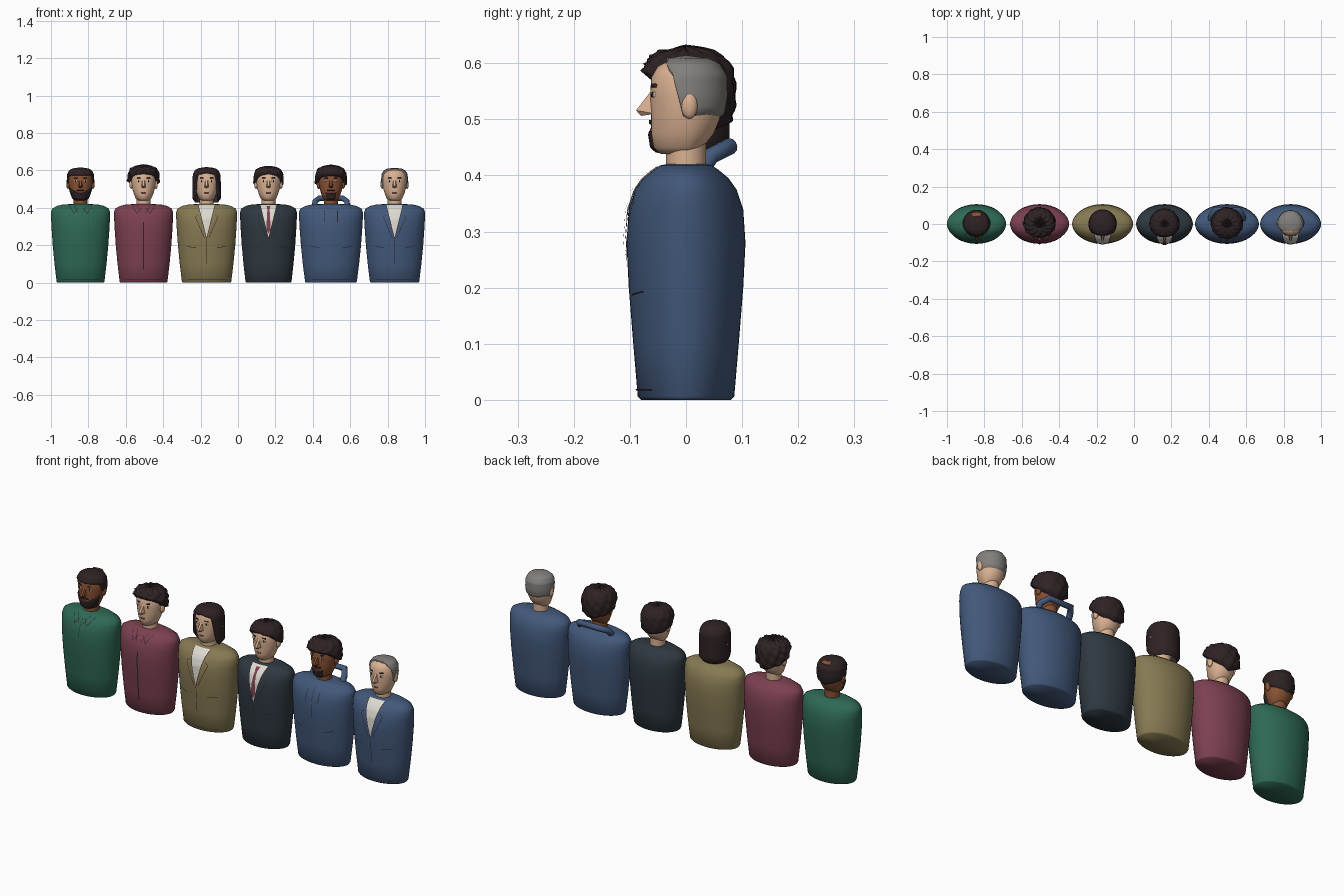
import bpy, bmesh, math
from mathutils import Vector

cube = bpy.data.objects.get("Cube")
if cube:
    bpy.data.objects.remove(cube)


def material(name, rgb):
    lin = [((c / 255 + 0.055) / 1.055) ** 2.4 for c in rgb] + [1]
    m = bpy.data.materials.new(name)
    m.use_nodes = True
    m.diffuse_color = lin
    m.node_tree.nodes["Principled BSDF"].inputs["Base Color"].default_value = lin
    return m


green = material("green cloth", (46, 104, 84))
maroon = material("maroon cloth", (124, 64, 80))
olive = material("olive cloth", (134, 121, 82))
charcoal = material("charcoal cloth", (46, 56, 64))
blue = material("blue cloth", (66, 88, 122))
light = material("light skin", (218, 177, 146))
brown = material("brown skin", (136, 82, 52))
dark = material("dark hair", (46, 34, 36))
grey = material("grey hair", (130, 127, 123))
white = material("white shirt", (220, 217, 208))

# Cross-sections: body (z, width share, half depth); head (z, half width, front, back)
BODY = [(0, 0.79, .08), (.006, .81, .086), (.1, .88, .094), (.2, .94, .102),
        (.28, .975, .106), (.34, .995, .102), (.375, 1, .09), (.395, .96, .076),
        (.41, .8, .058), (.418, .58, .046), (.42, .3, .036)]
HEAD = [(.438, .028, .045, .012), (.45, .042, .058, .03), (.475, .052, .062, .05),
        (.5, .06, .062, .06), (.54, .065, .064, .067), (.575, .064, .062, .067),
        (.595, .054, .05, .055), (.603, .036, .033, .036), (.607, 0, 0, 0)]
ANGLES = (0, .75, 1.2, 1.5, 2.2, math.pi)
TOP = HEAD[-1][0]


def interp(table, t):
    """Linear lookup in rows whose first entry is the key."""
    t = min(max(t, table[0][0]), table[-1][0])
    for a, b in zip(table, table[1:]):
        if t <= b[0]:
            f = (t - a[0]) / (b[0] - a[0])
            return [p + (q - p) * f for p, q in zip(a[1:], b[1:])]


def finish(name, bm, mat, x, smooth=True):
    me = bpy.data.meshes.new(name)
    bm.to_mesh(me)
    bm.free()
    me.materials.append(mat)
    if smooth:
        me.shade_smooth()
    ob = bpy.data.objects.new(name, me)
    ob.location.x = x
    bpy.context.collection.objects.link(ob)
    return ob


def grid(name, rows, mat, x):
    """Skin of quads over rows of points, with touching points welded."""
    bm = bmesh.new()
    vs = [[bm.verts.new(p) for p in row] for row in rows]
    for a, b in zip(vs, vs[1:]):
        for j in range(len(a) - 1):
            bm.faces.new((a[j], a[j + 1], b[j + 1], b[j]))
    bmesh.ops.remove_doubles(bm, verts=bm.verts, dist=1e-5)
    return finish(name, bm, mat, x)


def turn(n):
    return [math.pi * (2 * j / n - 1) for j in range(n + 1)]


def head_point(a, z):
    w, front, back = interp(HEAD, z)
    c = math.cos(a)
    return Vector((w * math.sin(a), -c * (front if c > 0 else back), z))


def shell(name, mat, x, a0, a1, low, high, d, n=12, wave=0, straight=False):
    """Raised skin on the head between two angles and two height rules."""
    full = a1 - a0 > 6
    rows = []
    for i in range(n + 1):
        t = 1 - (1 - i / n) ** 2 if full else i / n
        row = []
        m = 4 * n if full else n
        for j in range(m + 1):
            a = a0 + (a1 - a0) * j / m
            z = low(a) + (high(a) - low(a)) * t
            p = head_point(a, max(z, .54) if straight else z)
            out = Vector((p.x, p.y, max(0, p.z - .53))).normalized()
            p.z = z
            edge = i == 0 or (not full and (i == n or j in (0, m)))
            lift = -.004 if edge else d * (1 + wave * math.sin(11 * a + 5 * t) * math.sin(14 * t))
            row.append(p + out * lift)
        rows.append(row)
    return grid(name, rows, mat, x)


class Person:
    def __init__(self, tag, x, half, cloth, skin):
        self.tag, self.x, self.half, self.cloth, self.skin = tag, x, half, cloth, skin
        self.count = 0
        # Body with closed top and bottom
        rings = [(0, 0, 0)] + BODY + [(.42, 0, 0)]
        rows = [[(half * w * math.sin(a), -d * math.cos(a), z) for a in turn(48)]
                for z, w, d in rings]
        grid(tag + "_body", rows, cloth, x)
        # Neck and head
        neck = [[(.037 * math.sin(a), -.036 * math.cos(a), z) for a in turn(24)] for z in (.4, .47)]
        grid(tag + "_neck", neck, skin, x)
        rows = [[(0, -.02, HEAD[0][0])] * 41]
        rows += [[head_point(a, r[0]) for a in turn(40)] for r in HEAD]
        grid(tag + "_head", rows, skin, x)
        # Nose
        bm = bmesh.new()
        for p in ((-.006, -.058, .556), (.006, -.058, .556), (-.005, -.089, .516), (.005, -.089, .516),
                  (-.014, -.055, .51), (.014, -.055, .51), (0, -.08, .506)):
            bm.verts.new(p)
        bmesh.ops.convex_hull(bm, input=bm.verts)
        finish(tag + "_nose", bm, skin, x, False)
        # Ears, eyes and brows on both sides, then the mouth
        for side, word in ((-1, "right"), (1, "left")):
            bm = bmesh.new()
            bmesh.ops.create_uvsphere(bm, u_segments=12, v_segments=8, radius=1)
            for v in bm.verts:
                v.co = Vector((side * .066, .006, .525)) + v.co * Vector((.01, .015, .024))
            finish(f"{tag}_{word}_ear", bm, skin, x)
            for part, mat, mid, wide, z, tall, d in (("eye", white, .42, .14, .544, .006, .0015),
                                                     ("pupil", dark, .42, .06, .544, .006, .003),
                                                     ("brow", dark, .43, .2, .56, .004, .003)):
                self.mark(f"{word}_{part}", mat, side * mid, wide, z, tall, d)
        self.mark("mouth", maroon, 0, .3, .481, .004, .002)

    def mark(self, part, mat, mid, wide, z, tall, d):
        shell(f"{self.tag}_{part}", mat, self.x, mid - wide, mid + wide,
              lambda a: z - tall, lambda a: z + tall, d, 6)

    def hair(self, mat, line, d, **kw):
        table = list(zip(ANGLES, line))
        shell(self.tag + "_hair", mat, self.x, -math.pi, math.pi,
              lambda a: interp(table, abs(a))[0], lambda a: TOP, d, 20, **kw)

    def beard(self, reach, rise):
        shell(self.tag + "_beard", dark, self.x, -reach, reach, lambda a: .439,
              lambda a: .474 + rise * abs(a) / reach, .006, 16)
        self.mark("moustache", dark, 0, .45, .495, .005, .004)

    def patch(self, part, mat, bl, br, tr, tl, d=.003, n=24, m=8):
        """Thin plate that follows the front of the body."""
        rows = []
        for i in range(n + 1):
            a, b = Vector(bl).lerp(Vector(tl), i / n), Vector(br).lerp(Vector(tr), i / n)
            row = []
            for j in range(m + 1):
                p = a.lerp(b, j / m)
                w, depth = interp(BODY, p.y)
                y = -depth * math.sqrt(max(0, 1 - (p.x / (w * self.half)) ** 2)) - d
                row.append((p.x, y, p.y))
            rows.append(row)
        grid(f"{self.tag}_{part}", rows, mat, self.x)

    def seam(self, a, b, wide=.0025, both=False):
        """Dark stitched line between two points, optionally mirrored."""
        a, b = Vector(a), Vector(b)
        for s in ((1, -1) if both else (1,)):
            p, q = Vector((a.x * s, a.y)), Vector((b.x * s, b.y))
            side = (q - p).normalized() * wide / 2
            side = Vector((side.y, -side.x))
            self.count += 1
            self.patch(f"seam_{self.count}", dark, p - side, p + side, q + side, q - side, .0025, 16, 1)

    def collar(self):
        self.seam((.012, .375), (.035, .412), both=True)
        self.seam((.035, .37), (.012, .4), both=True)
        self.seam((.035, .37), (.06, .41), both=True)

    def jacket(self):
        self.patch("shirt", white, (0, .24), (0, .24), (.043, .416), (-.043, .416))
        self.seam((0, .238), (.044, .416), .004, True)
        self.seam((.012, .24), (.06, .35), both=True)
        self.seam((.06, .35), (.045, .365), both=True)
        self.seam((.055, .187), (.105, .193), .003, True)
        self.seam((0, .1), (0, .235))


people = [Person("green_sweater", -.842, .158, green, brown),
          Person("maroon_shirt", -.505, .158, maroon, light),
          Person("olive_jacket", -.168, .163, olive, light),
          Person("charcoal_suit", .163, .152, charcoal, light),
          Person("blue_hoodie", .497, .171, blue, brown),
          Person("blue_suit", .837, .163, blue, light)]
sweater, shirt, olive_jacket, suit, hoodie, blue_suit = people

# Hair and beards
sweater.hair(dark, (.572, .572, .568, .52, .51, .49), .009)
sweater.beard(1.4, .04)
shell("green_sweater_hair_gap", brown, sweater.x, 2.6, 3.7, lambda a: .594, lambda a: .603, .013)
shirt.hair(dark, (.58, .575, .56, .54, .51, .48), .021, wave=.25)
olive_jacket.hair(dark, (.585, .575, .45, .43, .43, .43), .011, straight=True)
suit.hair(dark, (.58, .57, .55, .53, .5, .485), .016, wave=.12)
hoodie.hair(dark, (.57, .565, .55, .53, .5, .48), .021, wave=.15)
hoodie.beard(.6, .01)
blue_suit.hair(grey, (.603, .6, .575, .5, .505, .5), .007)

# Clothing details
for p in people:
    p.seam((-.1, .018), (.1, .018), .002)
for p in (sweater, shirt):
    p.collar()
sweater.seam((0, .31), (0, .4))
shirt.seam((0, .07), (0, .325), .006)
for p in (olive_jacket, suit, blue_suit):
    p.jacket()
suit.patch("tie", maroon, (0, .262), (0, .262), (.012, .285), (-.012, .285), .006)
suit.patch("tie_blade", maroon, (-.012, .285), (.012, .285), (.006, .39), (-.006, .39), .006)
suit.patch("tie_knot", maroon, (-.006, .39), (.006, .39), (.011, .41), (-.011, .41), .007)
hoodie.seam((.035, .325), (.035, .385), .003, True)
hoodie.seam((.06, .185), (.11, .195), .003, True)
hoodie.seam((0, .25), (0, .4), .002)

# Hood rolled behind the neck
curve = bpy.data.curves.new("hood", "CURVE")
curve.dimensions = "3D"
curve.bevel_depth = .015
curve.use_fill_caps = True
path = [(-.088, .02, .4), (-.085, .045, .435), (-.062, .078, .452),
        (.062, .078, .452), (.085, .045, .435), (.088, .02, .4)]
spline = curve.splines.new("POLY")
spline.points.add(len(path) - 1)
for point, co in zip(spline.points, path):
    point.co = (*co, 1)
curve.materials.append(blue)
hood = bpy.data.objects.new("blue_hoodie_hood", curve)
hood.location.x = hoodie.x
bpy.context.collection.objects.link(hood)
